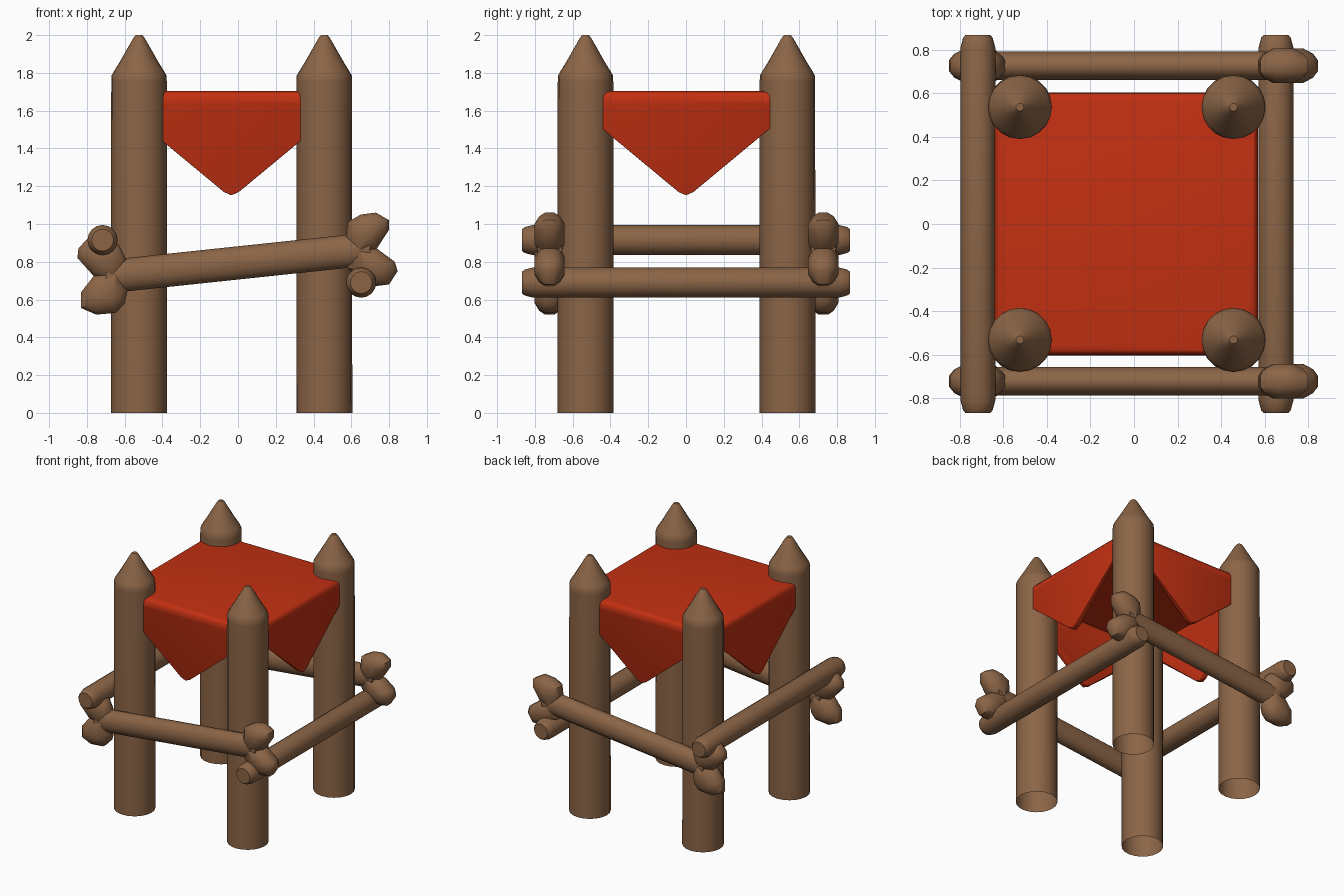
import bpy, bmesh, math
from mathutils import Vector

if "Cube" in bpy.data.objects:
    bpy.data.objects.remove(bpy.data.objects["Cube"])


def material(name, rgb):
    m = bpy.data.materials.new(name)
    m.diffuse_color = (*rgb, 1)
    m.use_nodes = True
    m.node_tree.nodes["Principled BSDF"].inputs["Base Color"].default_value = m.diffuse_color
    return m


WOOD = material("brown wood", (0.26, 0.13, 0.062))
CLOTH = material("red cloth", (0.55, 0.03, 0.006))


def finish(bm, name, mat, angle=40):
    bmesh.ops.recalc_face_normals(bm, faces=bm.faces)
    me = bpy.data.meshes.new(name)
    bm.to_mesh(me)
    bm.free()
    me.materials.append(mat)
    ob = bpy.data.objects.new(name, me)
    bpy.context.collection.objects.link(ob)
    bpy.ops.object.select_all(action='DESELECT')
    ob.select_set(True)
    bpy.context.view_layer.objects.active = ob
    bpy.ops.object.shade_smooth_by_angle(angle=math.radians(angle))
    return ob


def loft(bm, rings, cap_start=True, cap_end=True):
    """Join rings of points, each with the same count, into a skin."""
    vs = [[bm.verts.new(p) for p in r] for r in rings]
    n = len(vs[0])
    for a, b in zip(vs, vs[1:]):
        for i in range(n):
            bm.faces.new((a[i], a[(i + 1) % n], b[(i + 1) % n], b[i]))
    if cap_start:
        bm.faces.new(vs[0][::-1])
    if cap_end:
        bm.faces.new(vs[-1])


def circle(n):
    return [(math.cos(2 * math.pi * i / n), math.sin(2 * math.pi * i / n)) for i in range(n)]


# pointed corner posts, open at the bottom
POST = [(0.148, 0), (0.147, 1.75), (0.146, 1.785), (0.132, 1.81), (0.104, 1.855),
        (0.03, 1.985), (0.018, 2.0)]
for side, x in (("left", -0.524), ("right", 0.457)):
    for end, y in (("front", -0.532), ("back", 0.537)):
        bm = bmesh.new()
        loft(bm, [[(x + r * c, y + r * s, z) for c, s in circle(20)] for r, z in POST],
             cap_start=False)
        finish(bm, f"{end}_{side}_post", WOOD)

# straight side logs with chamfered ends
LOG = [(-0.867, 0.058), (-0.855, 0.068), (-0.81, 0.08), (0.81, 0.08), (0.855, 0.068), (0.867, 0.058)]
for side, x, z in (("left", -0.717, 0.915), ("right", 0.652, 0.69)):
    bm = bmesh.new()
    loft(bm, [[(x + r * c, y, z + r * s) for c, s in circle(16)] for y, r in LOG])
    finish(bm, f"{side}_log", WOOD)

# tilted bones across front and back: oval shaft plus two lobes at each end
LOBES = [
    [(.57, .92), (.58, 1.01), (.65, 1.05), (.73, 1.06), (.80, 1.02), (.80, .97), (.735, .87), (.62, .80)],
    [(.60, .90), (.735, .87), (.83, .80), (.845, .75), (.80, .68), (.72, .67), (.58, .765)],
    [(-.59, .81), (-.63, .89), (-.70, .93), (-.80, .92), (-.845, .87), (-.85, .82), (-.76, .72), (-.62, .68)],
    [(-.61, .79), (-.76, .73), (-.83, .64), (-.83, .555), (-.75, .52), (-.645, .53), (-.60, .58), (-.585, .645)],
]
for end, y in (("front", -0.722), ("back", 0.727)):
    bm = bmesh.new()
    loft(bm, [[(x, y + 0.066 * c, z + 0.088 * s) for c, s in circle(16)]
              for x, z in ((-0.70, 0.72), (0.70, 0.868))])
    for lobe in LOBES:
        cx = sum(p[0] for p in lobe) / len(lobe)
        cz = sum(p[1] for p in lobe) / len(lobe)
        loft(bm, [[(cx + k * (px - cx), y + dy, cz + k * (pz - cz)) for px, pz in lobe]
                  for dy, k in ((-.08, .4), (-.055, .8), (-.025, 1), (.025, 1), (.055, .8), (.08, .4))])
    finish(bm, f"{end}_bone", WOOD)

# cloth canopy: rounded top with a pointed flap on each side
CX, HX, HY = -0.035, 0.605, 0.603
bm = bmesh.new()
rings = []
for inset, z in ((0.05, 1.705), (0.018, 1.697), (0.004, 1.68), (0, 1.655)):
    rings.append([(CX + sx * (HX - inset), sy * (HY - inset), z)
                  for sx, sy in ((-1, -1), (1, -1), (1, 1), (-1, 1))])
loft(bm, rings[::-1], cap_start=False)
for i in range(4):
    a, b = Vector(rings[-1][i]), Vector(rings[-1][(i + 1) % 4])
    mid, d = (a + b) / 2, (b - a).normalized()
    low = Vector((0, 0, -0.02))
    pts = [a, a + low, mid - d * 0.04 + Vector((0, 0, -0.485)), mid + Vector((0, 0, -0.503)),
           mid + d * 0.04 + Vector((0, 0, -0.485)), b + low, b]
    bm.faces.new([bm.verts.new(p) for p in pts])
bmesh.ops.remove_doubles(bm, verts=bm.verts, dist=0.0005)
canopy = finish(bm, "canopy", CLOTH)
thick = canopy.modifiers.new("thickness", 'SOLIDIFY')
thick.thickness = 0.04
thick.offset = -1
soft = canopy.modifiers.new("soft edges", 'BEVEL')
soft.width = 0.012
soft.segments = 2
soft.limit_method = 'ANGLE'
soft.angle_limit = math.radians(50)
